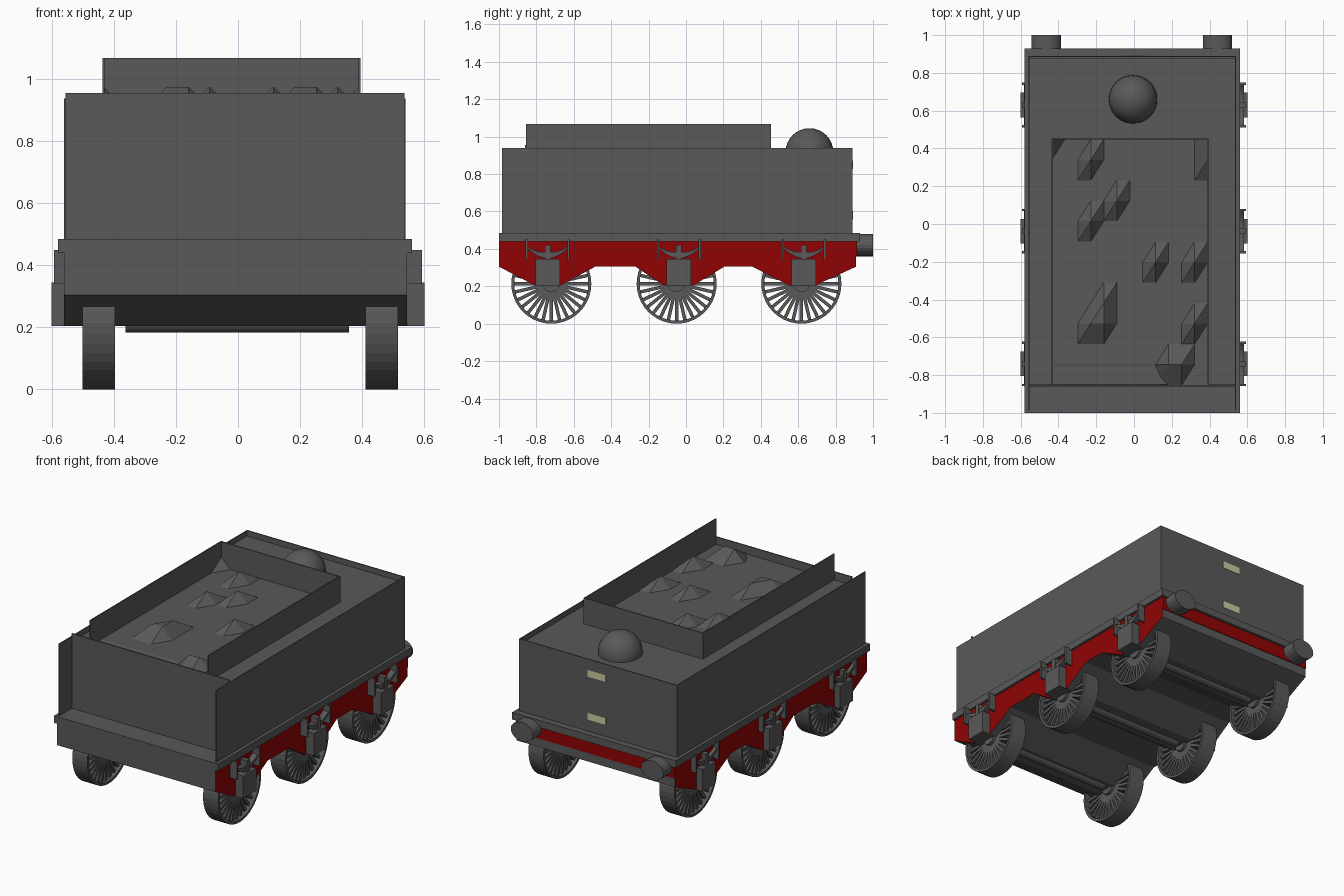
import bpy, bmesh, math
from mathutils import Matrix

if "Cube" in bpy.data.objects:
    bpy.data.objects.remove(bpy.data.objects["Cube"])


def material(name, rgb):
    m = bpy.data.materials.new(name)
    m.diffuse_color = (*rgb, 1)
    m.use_nodes = True
    m.node_tree.nodes["Principled BSDF"].inputs["Base Color"].default_value = m.diffuse_color
    return m


GREY = material("dark_grey", (0.1, 0.1, 0.1))
RED = material("red_paint", (0.28, 0.001, 0.001))
PALE = material("pale_plate", (0.6, 0.6, 0.36))


def finish(name, bm, mat=GREY):
    bmesh.ops.recalc_face_normals(bm, faces=bm.faces)
    me = bpy.data.meshes.new(name)
    bm.to_mesh(me)
    bm.free()
    ob = bpy.data.objects.new(name, me)
    bpy.context.collection.objects.link(ob)
    me.materials.append(mat)
    return ob


def add_box(bm, x0, x1, y0, y1, z0, z1, extra=Matrix()):
    m = Matrix.Translation(((x0 + x1) / 2, (y0 + y1) / 2, (z0 + z1) / 2)) @ \
        Matrix.Diagonal((abs(x1 - x0), y1 - y0, z1 - z0, 1))
    bmesh.ops.create_cube(bm, size=1, matrix=extra @ m)


def box(name, *dims, mat=GREY):
    bm = bmesh.new()
    add_box(bm, *dims)
    return finish(name, bm, mat)


def add_prism(bm, x0, x1, pts):
    # closed (y, z) profile extruded along x
    f = bm.faces.new([bm.verts.new((x0, y, z)) for y, z in pts])
    r = bmesh.ops.extrude_face_region(bm, geom=[f])
    bmesh.ops.translate(bm, vec=(x1 - x0, 0, 0),
                        verts=[v for v in r["geom"] if isinstance(v, bmesh.types.BMVert)])


def cylinder(name, loc, r, depth, axis, segs=24):
    bm = bmesh.new()
    rot = Matrix.Rotation(math.pi / 2, 4, 'Y' if axis == 'X' else 'X')
    bmesh.ops.create_cone(bm, cap_ends=True, segments=segs, radius1=r, radius2=r, depth=depth,
                          matrix=Matrix.Translation(loc) @ rot)
    return finish(name, bm)


AXLES = (-0.72, -0.05, 0.617)
BOXES = (-0.74, -0.038, 0.63)   # axle box and spring centres
L, R = -0.56, 0.54              # body side planes

# Frame: solid profile, red on the sides
profile = [(-1, 0.445), (-1, 0.305), (-0.81, 0.205), (-0.67, 0.205), (-0.485, 0.305),
           (-0.27, 0.305), (-0.12, 0.205), (0.04, 0.205), (0.205, 0.305), (0.355, 0.305),
           (0.55, 0.205), (0.69, 0.205), (0.91, 0.305), (0.91, 0.445)]
bm = bmesh.new()
add_prism(bm, L, 0.545, profile)
frame = finish("frame", bm, RED)
frame.data.materials.append(GREY)
for p in frame.data.polygons:
    p.material_index = 0 if abs(p.normal.x) > 0.9 else 1
box("rear_beam", L, 0.545, 0.9, 0.914, 0.36, 0.445, mat=RED)

# Footplate and tank
box("footplate", -0.58, 0.56, -1, 0.93, 0.44, 0.485)
box("tank_core", L + 0.005, R - 0.005, -0.85, 0.88, 0.48, 0.905)
box("tank_side_left", L, L + 0.006, -0.985, 0.89, 0.48, 0.938)
box("tank_side_right", R - 0.006, R, -0.985, 0.89, 0.48, 0.938)
box("tank_rear", L, R, 0.883, 0.89, 0.48, 0.938)
box("tank_front", L + 0.004, R - 0.004, -0.86, -0.852, 0.48, 0.955)

# Coal bunker boards, open at the front
box("bunker_left", -0.437, -0.43, -0.855, 0.455, 0.9, 1.068)
box("bunker_right", 0.387, 0.394, -0.855, 0.455, 0.9, 1.068)
box("bunker_rear", -0.437, 0.394, 0.448, 0.455, 0.9, 1.068)

# Coal: faceted grid with raised points
peaks = {(3, 3), (4, 3), (4, 4), (8, 6), (11, 6), (11, 3), (3, 11), (3, 8), (5, 9),
         (0, 12), (12, 11), (12, 12), (9, 1), (10, 1)}
N = 12
bm = bmesh.new()
grid = []
for j in range(N + 1):
    row = []
    for i in range(N + 1):
        z = 0.975 if (i, j) in peaks else 0.86 if j == 0 and i < 9 else 0.908
        row.append(bm.verts.new((-0.435 + 0.825 * i / N, -0.852 + 1.3 * j / N, z)))
    grid.append(row)
for j in range(N):
    for i in range(N):
        a, b, c, d = grid[j][i], grid[j][i + 1], grid[j + 1][i + 1], grid[j + 1][i]
        bm.faces.new((a, b, c))
        bm.faces.new((a, c, d))
finish("coal", bm)

# Filler dome
bm = bmesh.new()
bmesh.ops.create_uvsphere(bm, u_segments=32, v_segments=16, radius=0.128,
                          matrix=Matrix.Translation((-0.005, 0.66, 0.917)))
dome = finish("filler_dome", bm)
for p in dome.data.polygons:
    p.use_smooth = True

# Rear plates and buffers
for z in (0.58, 0.85):
    box("rear_plate", -0.065, 0.06, 0.885, 0.892, z - 0.022, z + 0.022, mat=PALE)
for x in (-0.465, 0.442):
    b = cylinder("buffer", (0, 0, 0), 0.06, 0.1, 'Y')
    b.location = (x, 0.95, 0.42)
    b.scale = (1.3, 1, 1)

# Spoked wheel mesh, shared by all six
bm = bmesh.new()
W, RAD, SPOKES = 0.0525, 0.214, 28
rim = [bm.verts.new(c) for c in ((-W, 0, RAD), (W, 0, RAD), (W, 0, RAD - 0.016), (-W, 0, RAD - 0.016))]
edges = [bm.edges.new((rim[k], rim[(k + 1) % 4])) for k in range(4)]
bmesh.ops.spin(bm, geom=rim + edges, cent=(0, 0, 0), axis=(1, 0, 0), angle=math.tau, steps=40)
bmesh.ops.remove_doubles(bm, verts=bm.verts, dist=1e-4)
bmesh.ops.create_cone(bm, cap_ends=True, segments=24, radius1=0.045, radius2=0.045, depth=2 * W,
                      matrix=Matrix.Rotation(math.pi / 2, 4, 'Y'))
for k in range(SPOKES):
    add_box(bm, -0.035, 0.035, -0.009, 0.009, 0.03, RAD - 0.01,
            Matrix.Rotation(math.tau * k / SPOKES, 4, 'X'))
wheel = finish("wheel", bm)
spots = [(x, y) for y in AXLES for x in (-0.448, 0.463)]
for n, (x, y) in enumerate(spots):
    w = wheel if n == 0 else bpy.data.objects.new("wheel", wheel.data)
    if n:
        bpy.context.collection.objects.link(w)
    w.location = (x, y, RAD)

# Axles, axle boxes and leaf springs
for y, yc in zip(AXLES, BOXES):
    cylinder("axle", (-0.003, y, 0.214), 0.03, 0.72, 'X', 16)
    for s in (-1, 1):
        inner = 0.55 if s < 0 else 0.54
        box("axle_box", *sorted((s * inner, s * 0.6)), yc - 0.065, yc + 0.065, 0.205, 0.345)
        bm = bmesh.new()
        arc = [(t / 6 * 0.11, 0.35 + 0.055 * (t / 6) ** 2) for t in range(-6, 7)]
        pts = [(yc + a, z) for a, z in arc] + \
              [(yc + a, z + 0.01 + 0.026 * (1 - abs(a) / 0.11)) for a, z in reversed(arc)]
        add_prism(bm, s * inner, s * 0.582, pts)
        add_box(bm, *sorted((s * inner, s * 0.59)), yc - 0.015, yc + 0.015, 0.34, 0.42)
        for e in (-0.112, 0.112):
            add_box(bm, *sorted((s * inner, s * 0.593)), yc + e - 0.006, yc + e + 0.006, 0.34, 0.45)
        finish("leaf_spring", bm)
